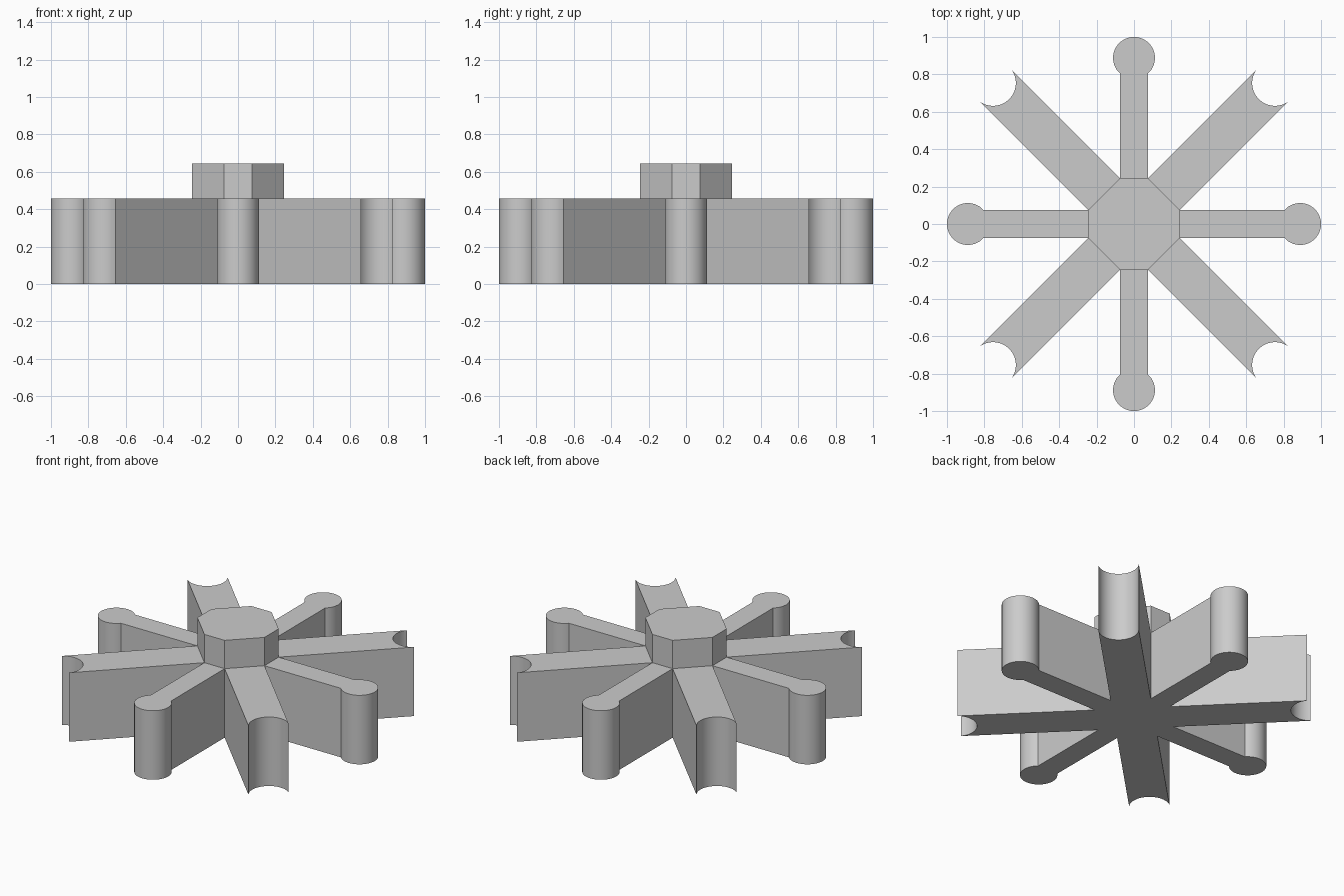
import bpy
import bmesh
from math import pi, sin, cos, asin, acos, sqrt, radians
from mathutils import Matrix, Vector

cube = bpy.data.objects.get("Cube")
if cube:
    bpy.data.objects.remove(cube, do_unlink=True)

ARM_TOP, HUB_TOP = 0.456, 0.643
HUB_HALF, THIN_HALF = 0.245, 0.074       # hub corner coordinates
KNOB_RADIUS = 0.112
KNOB_CENTRE = 1 - KNOB_RADIUS
NOTCH_RADIUS, NOTCH_CENTRE = 0.122, 1.066
WIDE_HALF = (HUB_HALF - THIN_HALF) / sqrt(2)
SEGMENTS = 40

grey = bpy.data.materials.new("plain grey")
grey.use_nodes = True
colour = (0.6, 0.6, 0.6, 1)
grey.diffuse_color = colour
grey.node_tree.nodes["Principled BSDF"].inputs["Base Color"].default_value = colour


def arc(centre, radius, start, end):
    """Points on an arc whose centre lies on the x axis."""
    angles = [start + (end - start) * i / SEGMENTS for i in range(SEGMENTS + 1)]
    return [Vector((centre + radius * cos(a), radius * sin(a))) for a in angles]


def around(points):
    """Repeat a quarter of an outline four times about the centre."""
    return [Matrix.Rotation(q * pi / 2, 2) @ p for q in range(4) for p in points]


def prism(name, outline, bottom, top):
    """Extrude a closed outline upward into a solid."""
    bm = bmesh.new()
    base = bm.faces.new([bm.verts.new((p.x, p.y, bottom)) for p in outline])
    result = bmesh.ops.extrude_face_region(bm, geom=[base], use_keep_orig=True)
    raised = [v for v in result["geom"] if isinstance(v, bmesh.types.BMVert)]
    bmesh.ops.translate(bm, verts=raised, vec=(0, 0, top - bottom))
    bmesh.ops.recalc_face_normals(bm, faces=bm.faces)
    mesh = bpy.data.meshes.new(name)
    bm.to_mesh(mesh)
    bm.free()
    mesh.materials.append(grey)
    obj = bpy.data.objects.new(name, mesh)
    bpy.context.collection.objects.link(obj)
    bpy.ops.object.select_all(action="DESELECT")
    obj.select_set(True)
    bpy.context.view_layer.objects.active = obj
    bpy.ops.object.shade_smooth_by_angle(angle=radians(25))
    return obj


# Hub corners at either side of a thin arm
corners = [Vector((HUB_HALF, -THIN_HALF)), Vector((HUB_HALF, THIN_HALF))]

# Thin arm ending in a round knob
neck = pi - asin(THIN_HALF / KNOB_RADIUS)
knob = arc(KNOB_CENTRE, KNOB_RADIUS, -neck, neck)

# Wide diagonal arm ending in a round notch
reach = pi - asin(WIDE_HALF / NOTCH_RADIUS)
notch = arc(NOTCH_CENTRE, NOTCH_RADIUS, 2 * pi - reach, reach)
turn = Matrix.Rotation(pi / 4, 2)
diagonal = [turn @ p for p in notch]

# Eight-armed body and raised octagonal hub
prism("arms", around([corners[0]] + knob + [corners[1]] + diagonal), 0, ARM_TOP)
prism("hub", around(corners), ARM_TOP, HUB_TOP)
